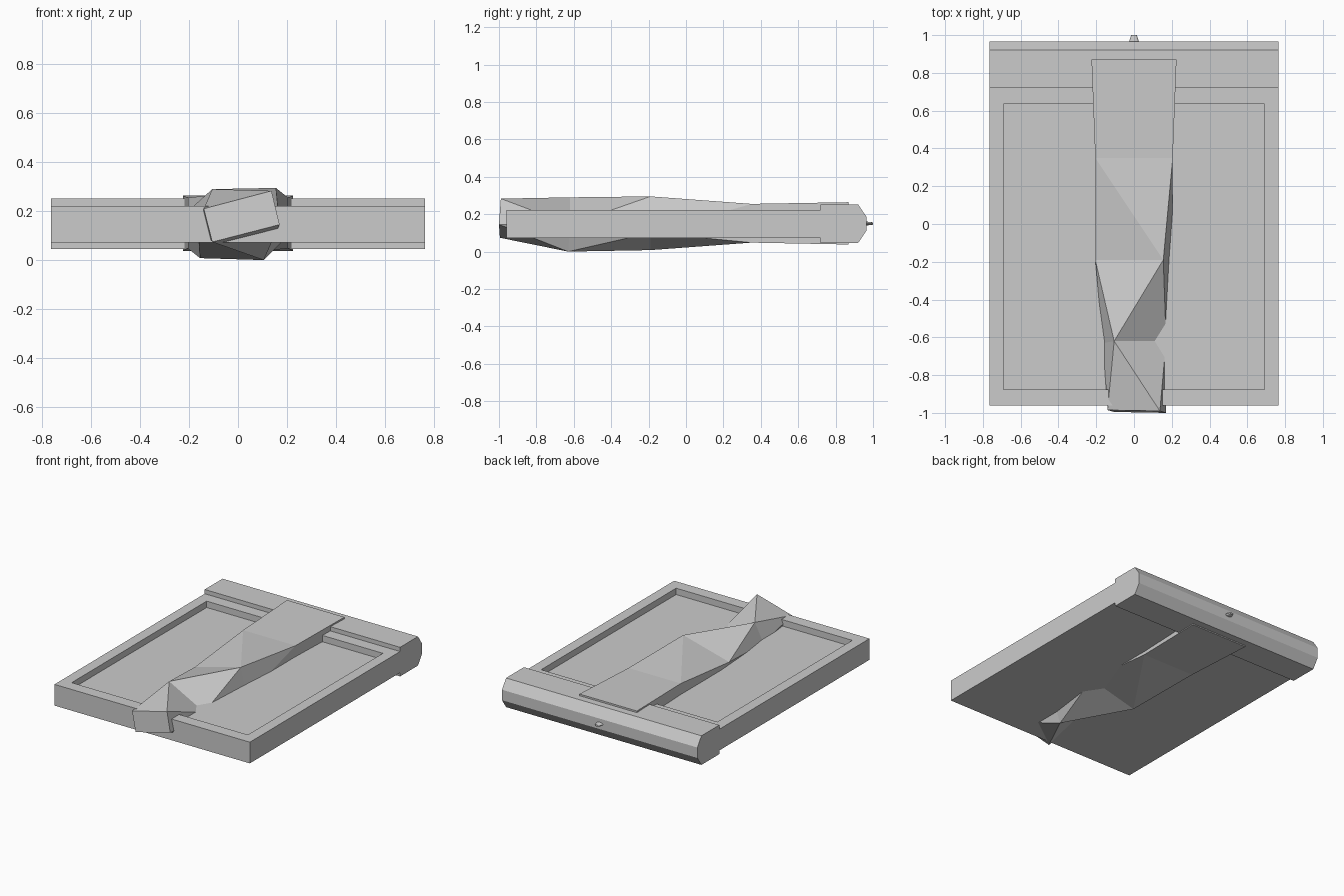
import bpy, bmesh, math

if "Cube" in bpy.data.objects:
    bpy.data.objects.remove(bpy.data.objects["Cube"])


def make(name, verts, faces):
    bm = bmesh.new()
    vs = [bm.verts.new(v) for v in verts]
    for f in faces:
        bm.faces.new([vs[i] for i in f])
    bmesh.ops.recalc_face_normals(bm, faces=bm.faces[:])
    me = bpy.data.meshes.new(name)
    bm.to_mesh(me)
    bm.free()
    ob = bpy.data.objects.new(name, me)
    bpy.context.collection.objects.link(ob)
    return ob


def rect(x, y0, y1, z):
    return [(-x, y0, z), (x, y0, z), (x, y1, z), (-x, y1, z)]


def ring(a, b, n=4):
    return [(a + i, a + (i + 1) % n, b + (i + 1) % n, b + i) for i in range(n)]


# Slab with a shallow tray recessed into its top
levels = [rect(0.765, -0.96, 0.73, 0.072), rect(0.765, -0.96, 0.73, 0.222),
          rect(0.69, -0.875, 0.635, 0.222), rect(0.69, -0.875, 0.635, 0.177)]
make("tray_slab", sum(levels, []),
     [(0, 1, 2, 3), (12, 13, 14, 15)] + ring(0, 4) + ring(4, 8) + ring(8, 12))

# Thicker chamfered bar across the back
profile = [(0.72, 0.046), (0.92, 0.046), (0.965, 0.112),
           (0.965, 0.186), (0.92, 0.252), (0.72, 0.252)]
make("back_bar", [(x, y, z) for x in (-0.765, 0.765) for y, z in profile],
     [tuple(range(6)), tuple(range(6, 12))] + ring(0, 6, 6))

# Small tapered pin on the back
bpy.ops.mesh.primitive_cone_add(vertices=8, radius1=0.03, radius2=0.015, depth=0.045,
                                location=(0, 0.9775, 0.15),
                                rotation=(-math.pi / 2, 0, 0))
pin = bpy.context.object
pin.name = "pin"
pin.scale = (1, 0.4, 1)

# Twisted strap: sections run top left, top right, bottom right, bottom left
sections = [
    [(-0.225, 0.87, 0.264), (0.225, 0.87, 0.264), (0.225, 0.87, 0.038), (-0.225, 0.87, 0.038)],
    [(-0.205, 0.35, 0.255), (0.205, 0.35, 0.255), (0.205, 0.35, 0.048), (-0.205, 0.35, 0.048)],
    [(-0.205, -0.19, 0.20), (0.155, -0.19, 0.295), (0.205, -0.19, 0.10), (-0.155, -0.19, 0.008)],
    [(-0.105, -0.62, 0.29), (0.17, -0.62, 0.145), (0.105, -0.63, 0.0), (-0.165, -0.63, 0.155)],
    [(-0.14, -0.985, 0.21), (0.137, -0.99, 0.283), (0.17, -1.0, 0.145), (-0.105, -0.995, 0.074)],
]
faces = [(0, 1, 2, 3), (16, 17, 18, 19)]
for s in range(4):
    for q in ring(4 * s, 4 * s + 4):
        a, b, c, d = q
        if s == 0:
            faces.append(q)
        elif s == 2:
            faces += [(a, b, d), (b, c, d)]
        else:
            faces += [(a, b, c), (a, c, d)]
make("twisted_strap", sum(sections, []), faces)
